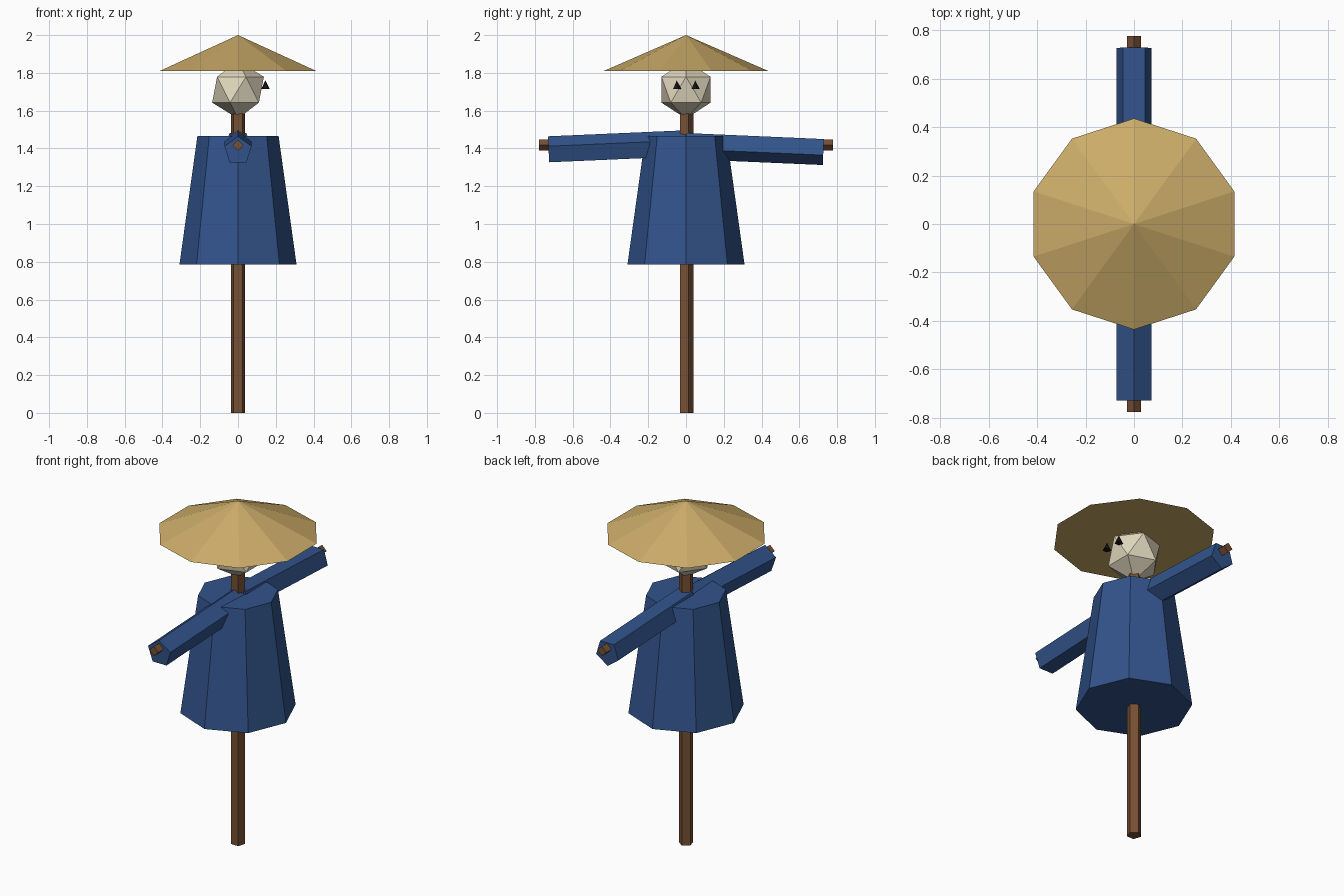
import bpy
from math import radians, sin, cos

cube = bpy.data.objects.get("Cube")
if cube:
    bpy.data.objects.remove(cube, do_unlink=True)


def material(name, rgb):
    m = bpy.data.materials.new(name)
    m.use_nodes = True
    m.diffuse_color = (*rgb, 1)
    m.node_tree.nodes["Principled BSDF"].inputs["Base Color"].default_value = (*rgb, 1)
    return m


straw = material("straw", (0.60, 0.41, 0.14))
cloth = material("blue cloth", (0.032, 0.088, 0.26))
wood = material("wood", (0.18, 0.08, 0.034))
sack = material("pale sack", (0.75, 0.68, 0.51))
black = material("black", (0.007, 0.007, 0.007))


def finish(name, mat):
    ob = bpy.context.object
    ob.name = ob.data.name = name
    ob.data.materials.append(mat)
    return ob


def cone(name, mat, sides, r1, r2, depth, centre, tilt=0):
    """Flat-sided cone or prism, tilted about the x axis (degrees)."""
    bpy.ops.mesh.primitive_cone_add(vertices=sides, radius1=r1, radius2=r2, depth=depth,
                                    location=centre, rotation=(radians(tilt), 0, 0))
    return finish(name, mat)


# Upright pole and horizontal arm stick
cone("pole", wood, 5, 0.039, 0.039, 1.66, (0, 0, 0.83))
cone("arm_stick", wood, 4, 0.029, 0.029, 1.555, (0, 0, 1.418), 90)

# Robe
cone("robe", cloth, 8, 0.31, 0.215, 0.68, (0, 0, 1.125))

# Sleeves droop slightly from the middle of the stick
LENGTH, DROOP = 0.728, 2.5
for name, side in (("right_sleeve", -1), ("left_sleeve", 1)):
    half = LENGTH / 2
    centre = (0, side * half * cos(radians(DROOP)), 1.42 - half * sin(radians(DROOP)))
    cone(name, cloth, 5, 0.076, 0.076, LENGTH, centre, -side * (90 + DROOP))

# Head
bpy.ops.mesh.primitive_ico_sphere_add(subdivisions=1, radius=0.153, location=(0, 0, 1.711))
finish("head", sack)

# Eyes on the +x face
for name, y in (("right_eye", -0.049), ("left_eye", 0.049)):
    cone(name, black, 5, 0.024, 0, 0.046, (0.145, y, 1.737))

# Straw hat
cone("hat", straw, 10, 0.436, 0, 0.19, (0, 0, 1.905))
